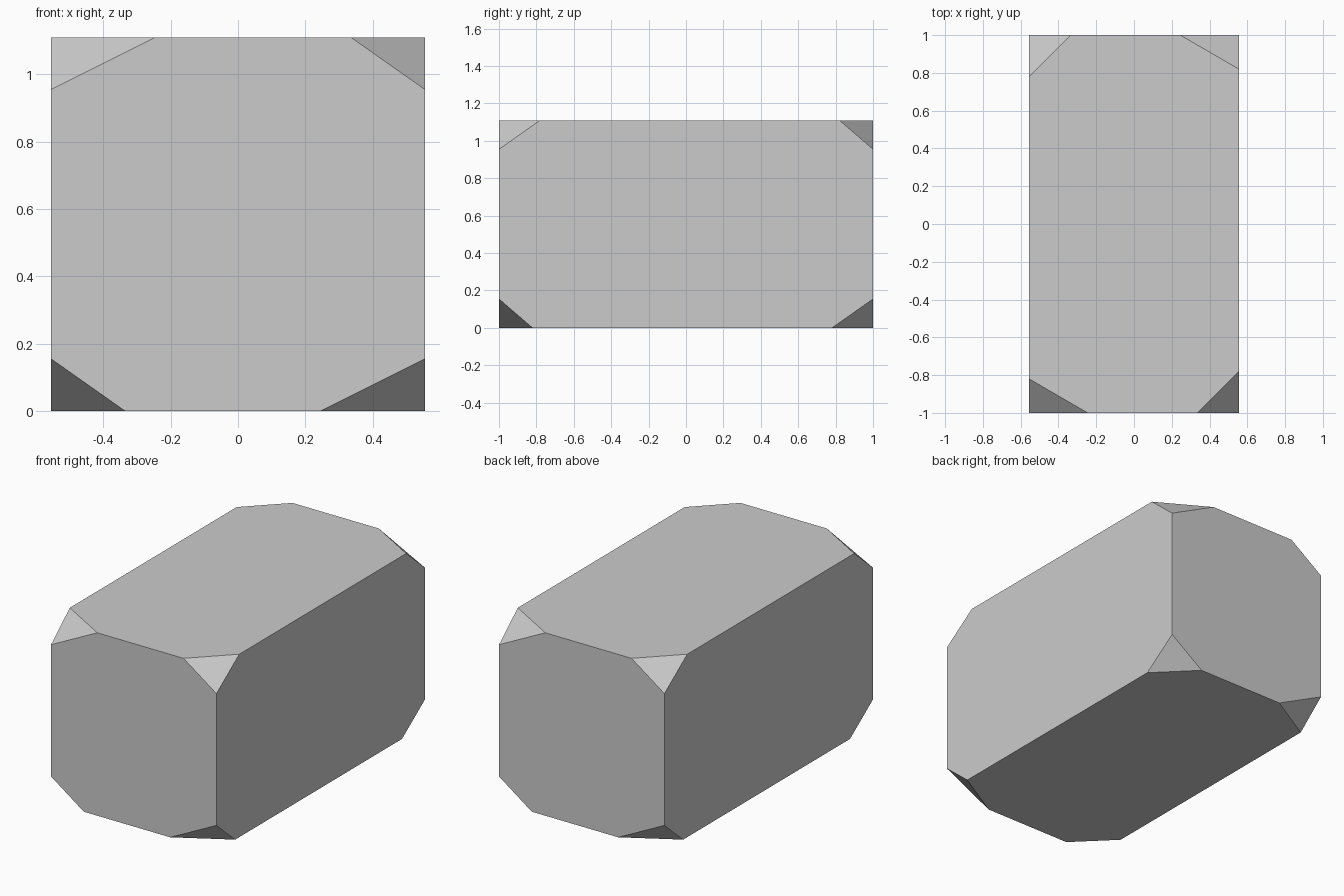
import bpy, bmesh
from mathutils import Vector
from itertools import product

if "Cube" in bpy.data.objects:
    bpy.data.objects.remove(bpy.data.objects["Cube"])

HALF = Vector((0.555, 1.0, 0.555))
# Corner cut distances along x, y, z for the two alternating corner types
CUTS = {1: (0.31, 0.18, 0.155), -1: (0.22, 0.22, 0.155)}

# Box body
bm = bmesh.new()
bmesh.ops.create_cube(bm, size=2)
bmesh.ops.scale(bm, vec=HALF, verts=bm.verts)

# Slice off and cap each corner
for signs in product((-1, 1), repeat=3):
    cut = CUTS[signs[0] * signs[1] * signs[2]]
    corner = Vector([s * h for s, h in zip(signs, HALF)])
    point = corner - Vector((signs[0] * cut[0], 0, 0))
    normal = Vector([s / c for s, c in zip(signs, cut)]).normalized()
    res = bmesh.ops.bisect_plane(bm, geom=bm.verts[:] + bm.edges[:] + bm.faces[:],
                                 plane_co=point, plane_no=normal, clear_outer=True)
    edges = [g for g in res["geom_cut"] if isinstance(g, bmesh.types.BMEdge)]
    bmesh.ops.contextual_create(bm, geom=edges)

# Stand on the ground
bmesh.ops.translate(bm, vec=(0, 0, HALF.z), verts=bm.verts)
bmesh.ops.recalc_face_normals(bm, faces=bm.faces)
mesh = bpy.data.meshes.new("faceted_block")
bm.to_mesh(mesh)
bm.free()
bpy.context.collection.objects.link(bpy.data.objects.new("faceted_block", mesh))
